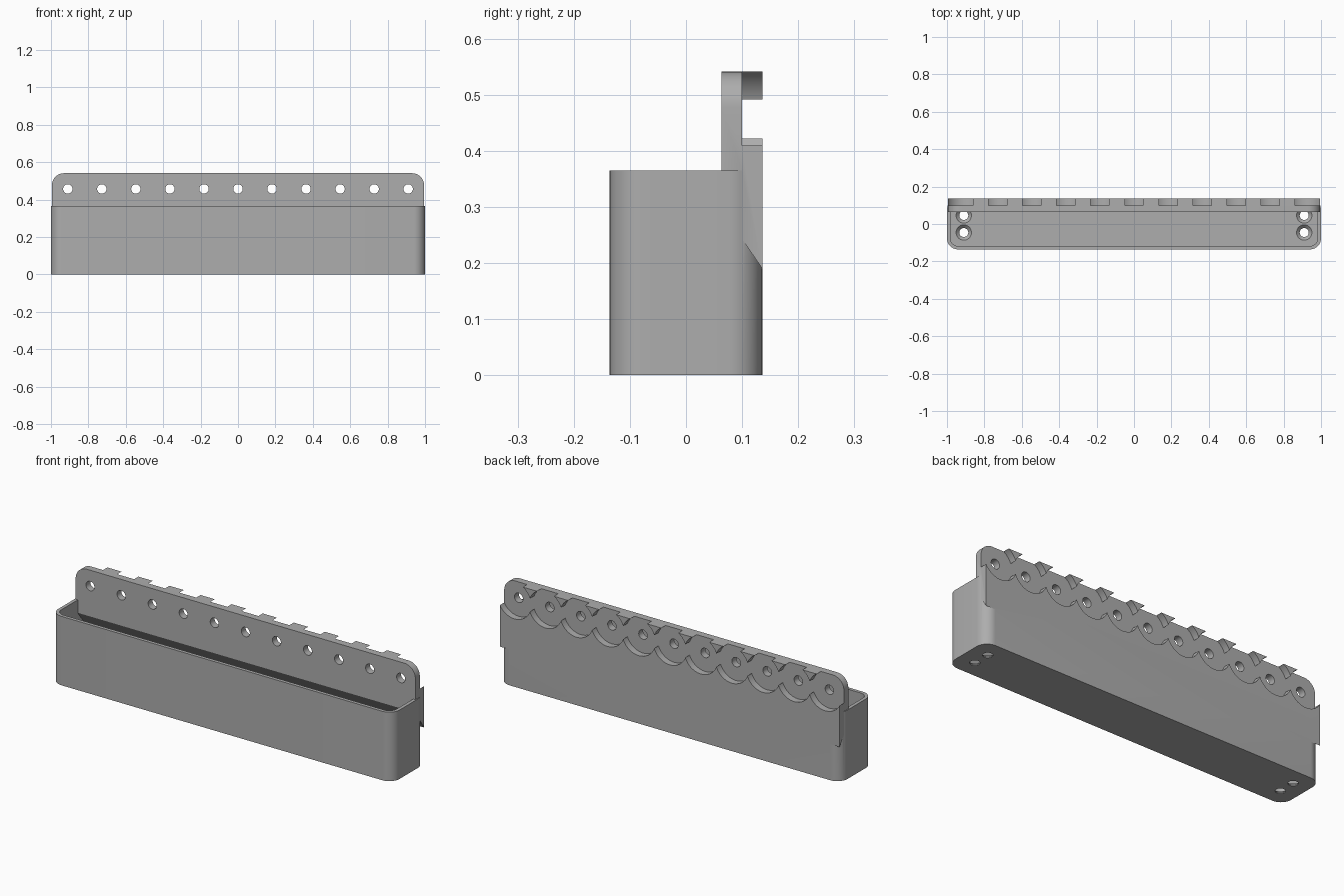
import bpy
import bmesh
import math
from mathutils import Matrix

cube = bpy.data.objects.get("Cube")
if cube:
    bpy.data.objects.remove(cube, do_unlink=True)

# Main sizes
DEPTH = 0.136       # half depth of the bin
BIN_TOP, PLATE_TOP = 0.365, 0.541
WALL, FLOOR = 0.018, 0.022
PLATE_FRONT, PLATE_MID = 0.063, 0.1
PLATE_HALF = 0.995
PITCH, BOLT_Z = 0.182, 0.457

grey = bpy.data.materials.new("grey_plastic")
grey.use_nodes = True
color = (0.42, 0.42, 0.42, 1)
grey.diffuse_color = color
grey.node_tree.nodes["Principled BSDF"].inputs["Base Color"].default_value = color


def make_object(name, bm):
    bmesh.ops.recalc_face_normals(bm, faces=bm.faces)
    mesh = bpy.data.meshes.new(name)
    bm.to_mesh(mesh)
    bm.free()
    mesh.materials.append(grey)
    obj = bpy.data.objects.new(name, mesh)
    bpy.context.collection.objects.link(obj)
    return obj


def rounded_box(name, half_x, half_y, z0, z1, radius):
    """Box with rounded vertical edges."""
    bm = bmesh.new()
    bmesh.ops.create_cube(bm, size=1)
    for v in bm.verts:
        v.co = (2 * half_x * v.co.x, 2 * half_y * v.co.y, z0 if v.co.z < 0 else z1)
    upright = [e for e in bm.edges if abs(e.verts[0].co.z - e.verts[1].co.z) > 0.01]
    bmesh.ops.bevel(bm, geom=upright, offset=radius, segments=12, profile=0.5, affect='EDGES')
    return make_object(name, bm)


def cylinder(name, center, r1, r2, depth, along_y=False, sides=48):
    bm = bmesh.new()
    matrix = Matrix.Translation(center)
    if along_y:
        matrix = matrix @ Matrix.Rotation(math.pi / 2, 4, 'X')
    bmesh.ops.create_cone(bm, cap_ends=True, segments=sides, radius1=r1, radius2=r2,
                          depth=depth, matrix=matrix)
    return make_object(name, bm)


def combine(target, other, operation):
    """Apply a boolean and discard the helper."""
    mod = target.modifiers.new("boolean", 'BOOLEAN')
    mod.operation, mod.solver, mod.object = operation, 'EXACT', other
    bpy.context.view_layer.objects.active = target
    bpy.ops.object.modifier_apply(modifier=mod.name)
    bpy.data.objects.remove(other, do_unlink=True)


# Bin shell
wall_bin = rounded_box("wall_bin", 1, DEPTH, 0, BIN_TOP, 0.06)
cavity = rounded_box("cavity", 1 - WALL, DEPTH - WALL, FLOOR, 0.6, 0.06 - WALL)
combine(wall_bin, cavity, 'DIFFERENCE')

# Countersunk screw holes in the floor
for x in (-PITCH * 5, PITCH * 5):
    for y in (-PITCH / 4, PITCH / 4):
        combine(wall_bin, cylinder("screw_hole", (x, y, 0), 0.024, 0.024, 0.2), 'DIFFERENCE')
        combine(wall_bin, cylinder("countersink", (x, y, FLOOR - 0.005), 0.024, 0.048, 0.024),
                'DIFFERENCE')

# Mounting plate with a sloped underside and rounded top corners
bm = bmesh.new()
profile = [(DEPTH, 0.19), (DEPTH, PLATE_TOP), (PLATE_FRONT, PLATE_TOP), (PLATE_FRONT, 0.296)]
face = bm.faces.new([bm.verts.new((-PLATE_HALF, y, z)) for y, z in profile])
side = bmesh.ops.extrude_face_region(bm, geom=[face])
bmesh.ops.translate(bm, vec=(2 * PLATE_HALF, 0, 0),
                    verts=[g for g in side["geom"] if isinstance(g, bmesh.types.BMVert)])
corners = [e for e in bm.edges
           if all(v.co.z > PLATE_TOP - 0.001 for v in e.verts)
           and abs(e.verts[0].co.x - e.verts[1].co.x) < 0.001]
bmesh.ops.bevel(bm, geom=corners, offset=0.065, segments=12, profile=0.5, affect='EDGES')
combine(wall_bin, make_object("mounting_plate", bm), 'UNION')

# Round pockets in the rear face, each with a bolt hole
for i in range(-5, 6):
    x = i * PITCH
    combine(wall_bin, cylinder("pocket", (x, PLATE_MID + 0.1, BOLT_Z), 0.0975, 0.0975, 0.2,
                               along_y=True, sides=64), 'DIFFERENCE')
    combine(wall_bin, cylinder("bolt_hole", (x, PLATE_MID, BOLT_Z), 0.025, 0.025, 0.3,
                               along_y=True, sides=32), 'DIFFERENCE')

# Single material and smooth rounded surfaces
wall_bin.data.materials.clear()
wall_bin.data.materials.append(grey)
for poly in wall_bin.data.polygons:
    poly.material_index = 0
bpy.ops.object.select_all(action='DESELECT')
wall_bin.select_set(True)
bpy.context.view_layer.objects.active = wall_bin
bpy.ops.object.shade_smooth_by_angle(angle=math.radians(30))
